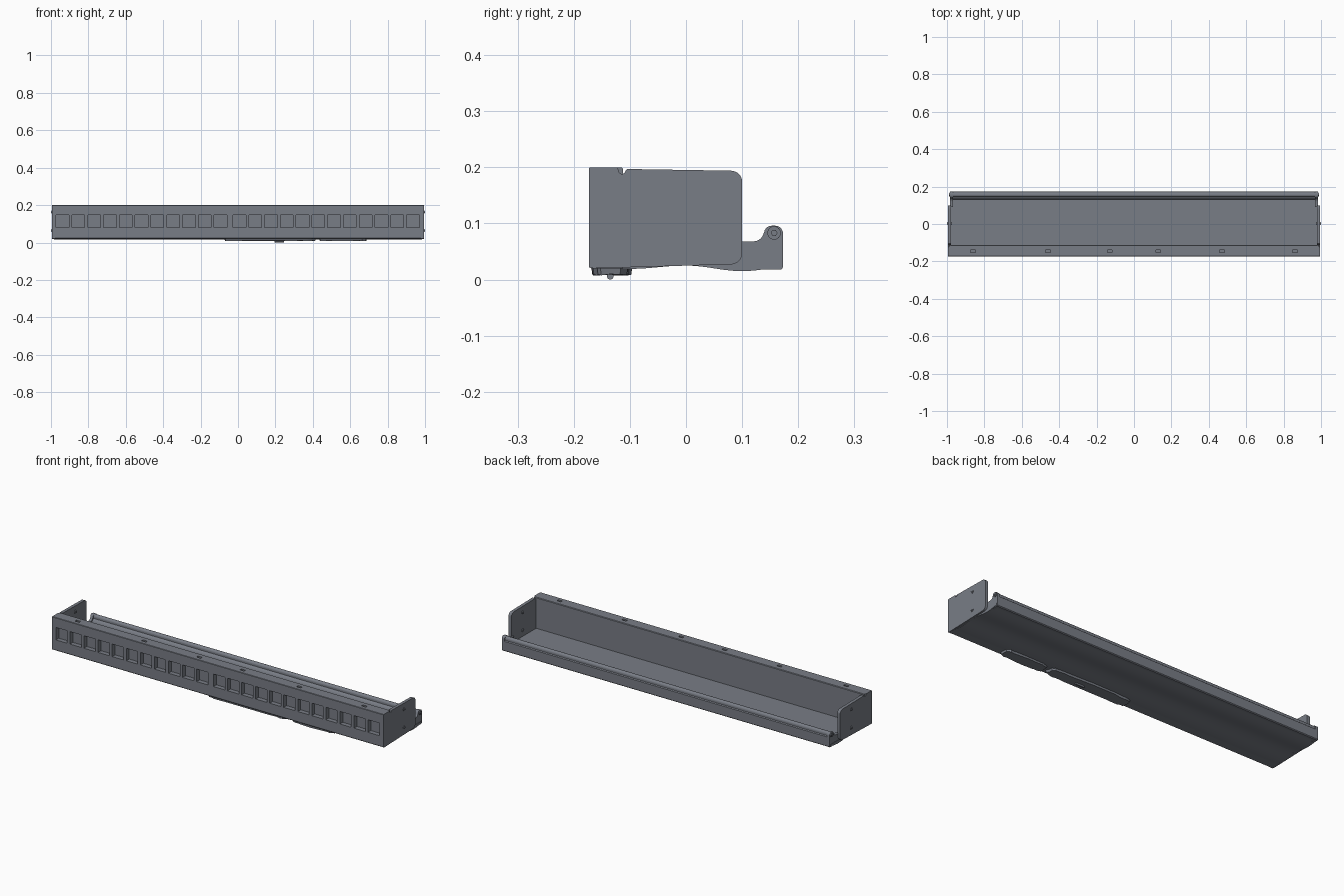
import bpy, bmesh, math, random
from mathutils import Matrix, Vector

if "Cube" in bpy.data.objects:
    bpy.data.objects.remove(bpy.data.objects["Cube"])

random.seed(4)
steel = bpy.data.materials.new("painted_steel")
steel.diffuse_color = (0.19, 0.205, 0.238, 1)
steel.use_nodes = True
steel.node_tree.nodes["Principled BSDF"].inputs["Base Color"].default_value = steel.diffuse_color


def finish(name, bm, smooth=True):
    bmesh.ops.recalc_face_normals(bm, faces=bm.faces)
    me = bpy.data.meshes.new(name)
    bm.to_mesh(me)
    bm.free()
    me.materials.append(steel)
    ob = bpy.data.objects.new(name, me)
    bpy.context.collection.objects.link(ob)
    if smooth:
        bpy.ops.object.select_all(action='DESELECT')
        ob.select_set(True)
        bpy.context.view_layer.objects.active = ob
        bpy.ops.object.shade_smooth_by_angle(angle=math.radians(30))
    return ob


def prism(name, pts, x0, x1):
    """Extrude a (y, z) outline from x0 to x1."""
    bm = bmesh.new()
    f = bm.faces.new([bm.verts.new((x0, y, z)) for y, z in pts])
    ext = bmesh.ops.extrude_face_region(bm, geom=[f])['geom']
    bmesh.ops.translate(bm, vec=(x1 - x0, 0, 0),
                        verts=[g for g in ext if isinstance(g, bmesh.types.BMVert)])
    return finish(name, bm)


def arc(cy, cz, r, a0, a1, n=8):
    return [(cy + r * math.cos(math.radians(a0 + (a1 - a0) * i / n)),
             cz + r * math.sin(math.radians(a0 + (a1 - a0) * i / n))) for i in range(n + 1)]


def boxes(name, items):
    bm = bmesh.new()
    for c, s in items:
        bmesh.ops.create_cube(bm, size=1, matrix=Matrix.Translation(c) @ Matrix.Diagonal((*s, 1)))
    return finish(name, bm, False)


def cut(ob, cutter):
    m = ob.modifiers.new("cut", 'BOOLEAN')
    m.operation, m.solver, m.object = 'DIFFERENCE', 'EXACT', cutter
    bpy.context.view_layer.objects.active = ob
    bpy.ops.object.modifier_apply(modifier=m.name)
    bpy.data.objects.remove(cutter)


def disc(name, x, y, z, r, depth, sides=16):
    bm = bmesh.new()
    bmesh.ops.create_cone(bm, cap_ends=True, segments=sides, radius1=r, radius2=r, depth=depth,
                          matrix=Matrix.Translation((x, y, z)) @ Matrix.Rotation(math.pi / 2, 4, 'Y'))
    return finish(name, bm)


# Front rail: long box with a row of window pockets and slots in the top
rail = prism("front_rail", [(-0.173, 0.024), (-0.169, 0.02), (-0.112, 0.02), (-0.112, 0.197),
                            (-0.115, 0.2), (-0.171, 0.2), (-0.173, 0.198)], -0.99, 0.99)
xs = [-0.938 + 0.0845 * i for i in range(11)] + [0.008 + 0.0843 * i for i in range(12)]
windows = [((x, -0.173, 0.113), (0.068, 0.05, 0.068)) for x in xs]
slots = [((x, -0.145, 0.2), (0.026, 0.013, 0.03)) for x in (-0.86, -0.46, -0.13, 0.13, 0.47, 0.86)]
cut(rail, boxes("window_cutter", windows + slots))

# Floor: flat on top, gently arched underneath
ys = [-0.17 + 0.34 * i / 24 for i in range(25)]
under = [(y, 0.025 - (0.003 if y < 0 else 0.005) * (1 - math.cos(2 * math.pi * y / 0.2))) for y in ys]
prism("floor_panel", under + [(0.17, 0.032), (-0.17, 0.032)], -0.985, 0.985)

# Rear lip: upright wall with a rolled top edge and an inner step
prism("rear_lip", [(0.156, 0.018), (0.169, 0.018), (0.173, 0.022), (0.173, 0.072), (0.168, 0.076)]
      + arc(0.156, 0.083, 0.012, 0, 180, 12)
      + [(0.144, 0.076), (0.15, 0.074), (0.156, 0.07)], -0.972, 0.972)
prism("rear_inner_step", [(0.13, 0.03), (0.16, 0.03), (0.16, 0.055)]
      + arc(0.157, 0.052, 0.027, 95, 180, 6), -0.972, 0.972)

# End plates, rear tabs and fasteners, on both ends
plate = ([(-0.173, 0.022), (-0.165, 0.02), (0.075, 0.027)] + arc(0.08, 0.047, 0.02, -80, 0)
         + arc(0.08, 0.174, 0.02, 0, 90)
         + [(-0.105, 0.197)] + arc(-0.114, 0.194, 0.006, 0, -180, 6)
         + [(-0.122, 0.2), (-0.171, 0.2), (-0.173, 0.198)])
tab = ([(0.09, 0.017), (0.17, 0.018), (0.173, 0.022)] + arc(0.159, 0.082, 0.014, 0, 90, 5)
       + arc(0.153, 0.082, 0.014, 90, 170, 5) + arc(0.12, 0.087, 0.019, -10, -90, 6) + [(0.09, 0.068)])
for side, s in (("left", -1), ("right", 1)):
    prism(side + "_end_plate", plate, s * 0.978, s * 0.995)
    prism(side + "_rear_tab", tab, s * 0.968, s * 0.983)
    for level, z in (("lower", 0.064), ("upper", 0.163)):
        disc(f"{side}_{level}_screw", s * 0.986, 0.003, z, 0.009, 0.023)
        disc(f"{side}_{level}_screw_tip", s * 0.986, 0.003, z, 0.005, 0.028, 6)
    disc(side + "_tab_rivet", s * 0.976, 0.157, 0.083, 0.012, 0.022)
    disc(side + "_tab_rivet_tip", s * 0.976, 0.157, 0.083, 0.006, 0.028, 6)


# Uneven pads under the front edge
def pad(name, x0, x1, y0, y1, low):
    bm = bmesh.new()
    mid = Vector(((x0 + x1) / 2, (y0 + y1) / 2, 0))
    vs = []
    for i in range(28):
        a = 2 * math.pi * i / 28
        c, d = math.cos(a), math.sin(a)
        px = math.copysign(abs(c) ** 0.4, c) * random.uniform(0.95, 1)
        py = math.copysign(abs(d) ** 0.4, d) * random.uniform(0.85, 1)
        vs.append(bm.verts.new((mid.x + px * (x1 - x0) / 2, mid.y + py * (y1 - y0) / 2, 0.024)))
    f = bm.faces.new(vs)
    ext = bmesh.ops.extrude_face_region(bm, geom=[f])['geom']
    for v in [g for g in ext if isinstance(g, bmesh.types.BMVert)]:
        v.co.z = low + random.uniform(0, 0.003)
        v.co.x = mid.x + (v.co.x - mid.x) * 0.98
        v.co.y = mid.y + (v.co.y - mid.y) * 0.94
    finish(name, bm)


pad("long_under_pad", -0.08, 0.42, -0.17, -0.095, 0.007)
pad("short_under_pad", 0.43, 0.69, -0.17, -0.1, 0.007)
disc("foot_tip", 0.22, -0.135, 0.006, 0.006, 0.05, 12)
